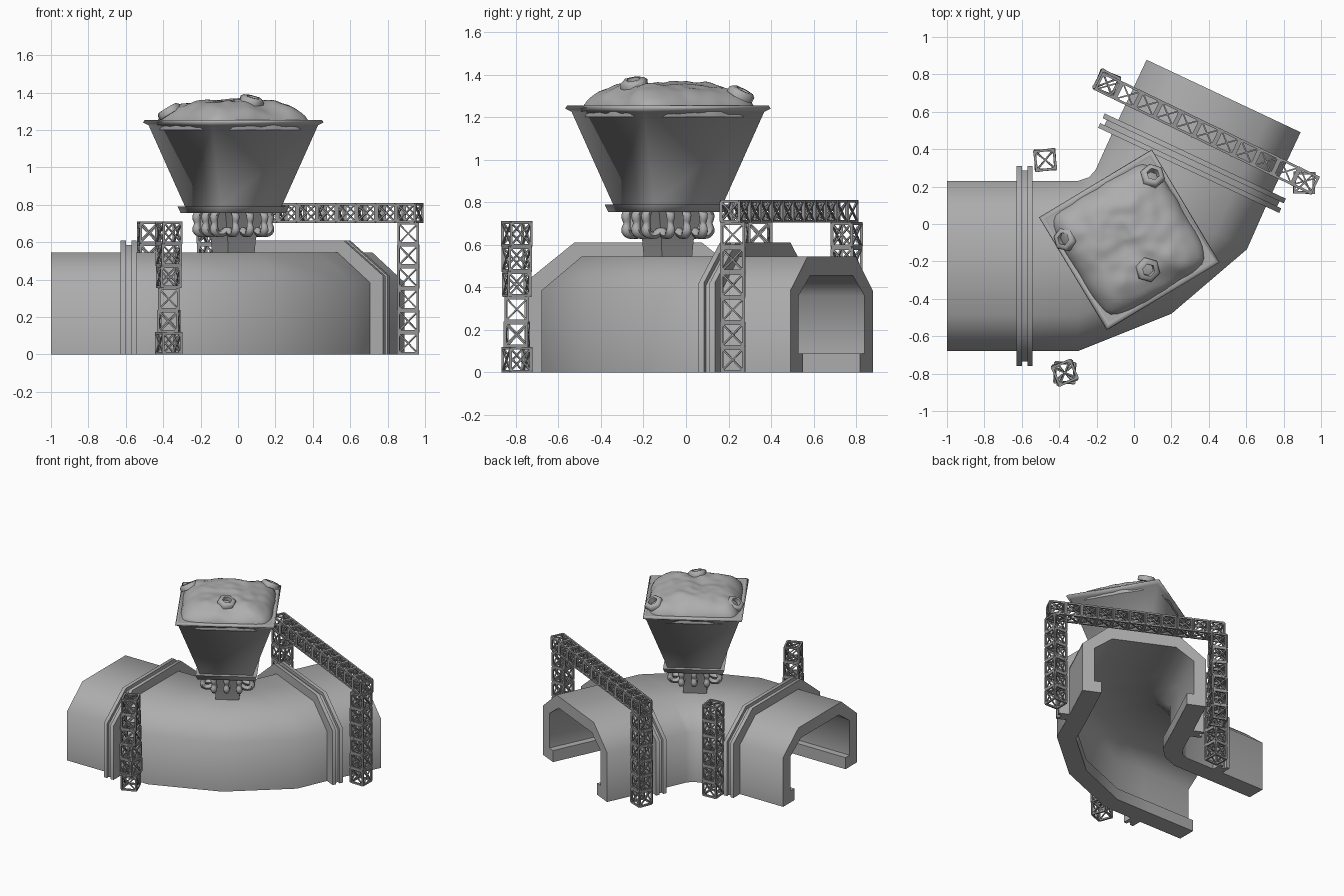
import bpy, bmesh, math, random
from mathutils import Vector, Matrix, noise

if "Cube" in bpy.data.objects:
    bpy.data.objects.remove(bpy.data.objects["Cube"])

random.seed(4)
HALF = 0.455


def grey(name, v):
    m = bpy.data.materials.new(name)
    m.diffuse_color = (v, v, v, 1)
    m.use_nodes = True
    m.node_tree.nodes["Principled BSDF"].inputs["Base Color"].default_value = m.diffuse_color
    return m


STONE, IRON = grey("mid_grey", 0.42), grey("dark_grey", 0.30)


def finish(name, bm, angle=30, mat=STONE):
    bmesh.ops.recalc_face_normals(bm, faces=bm.faces)
    me = bpy.data.meshes.new(name)
    bm.to_mesh(me)
    bm.free()
    me.materials.append(mat)
    ob = bpy.data.objects.new(name, me)
    bpy.context.collection.objects.link(ob)
    bpy.ops.object.select_all(action='DESELECT')
    ob.select_set(True)
    bpy.context.view_layer.objects.active = ob
    bpy.ops.object.shade_smooth_by_angle(angle=math.radians(angle))
    return ob


def arch(outer, inner):
    """Mirror half an arch section (foot to crown outside and inside)."""
    return ([(-u, z) for u, z in outer] + [(u, z) for u, z in reversed(outer)]
            + [(u, z) for u, z in inner] + [(-u, z) for u, z in reversed(inner)])


def sweep(bm, stations, section):
    """Carry a closed section through stations given as (inner, outer) ground points."""
    loops = []
    for a, b in stations:
        a, b = Vector(a), Vector(b)
        mid, half = (a + b) / 2, (b - a) / 2
        loops.append([bm.verts.new((*(mid + half * (u / HALF)), z)) for u, z in section])
    n = len(section)
    for p, q in zip(loops, loops[1:]):
        for i in range(n):
            j = (i + 1) % n
            bm.faces.new((p[i], p[j], q[j], q[i]))
    bm.faces.new(loops[0])
    bm.faces.new(loops[-1])


def lathe(bm, profile, seg, mat, phase=0.0, closed=True):
    """Spin a profile of (apothem, z) points into a prism-like ring."""
    k = 1 / math.cos(math.pi / seg)
    rings = [[bm.verts.new(mat @ Vector((r * k * math.cos(phase + math.tau * i / seg),
                                         r * k * math.sin(phase + math.tau * i / seg), z)))
              for i in range(seg)] for r, z in profile]
    for p, q in zip(rings, rings[1:] + (rings[:1] if closed else [])):
        for i in range(seg):
            j = (i + 1) % seg
            bm.faces.new((p[i], p[j], q[j], q[i]))
    if not closed:
        bm.faces.new(rings[0])
        bm.faces.new(rings[-1])


def strut(bm, a, b, w):
    d = b - a
    mat = (Matrix.Translation((a + b) / 2) @ d.to_track_quat('Z', 'Y').to_matrix().to_4x4()
           @ Matrix.Diagonal((w, w, d.length, 1)))
    bmesh.ops.create_cube(bm, size=1, matrix=mat)


def lattice_cell(bm, mat, w, h):
    """Open cube frame, cross-braced on its sides and across the top."""
    c = [(-1, -1), (1, -1), (1, 1), (-1, 1)]
    lo = [mat @ Vector((x * w, y * w, 0.006)) for x, y in c]
    hi = [mat @ Vector((x * w, y * w, h - 0.005)) for x, y in c]
    for i in range(4):
        j = (i + 1) % 4
        for a, b in ((lo[i], hi[i]), (lo[i], lo[j]), (hi[i], hi[j])):
            strut(bm, a, b, 0.013)
        for a, b in ((lo[i], hi[j]), (lo[j], hi[i])):
            strut(bm, a, b, 0.008)
    strut(bm, hi[0], hi[2], 0.008)
    strut(bm, hi[1], hi[3], 0.008)


# Tunnel: two straight arms and a bend, open underneath with inner curbs
axis = Vector((math.cos(math.radians(64.8)), math.sin(math.radians(64.8))))
across = Vector((axis.y, -axis.x))


def arm1(x, half=HALF):
    return (x, -0.225 + half), (x, -0.225 - half)


def arm2(t, half=HALF):
    c = Vector((0.31, 0.325)) + axis * t
    return c - across * half, c + across * half


wall = arch([(0.455, 0), (0.455, 0.385), (0.265, 0.545)],
            [(0.315, 0), (0.315, 0.09), (0.365, 0.09), (0.365, 0.36), (0.235, 0.455)])
bend = [arm1(-0.585), arm1(-0.30), ((-0.24, 0.25), (0.20, -0.48)),
        ((-0.205, 0.29), (0.604, -0.135)), arm2(0)]
for name, path in (("tunnel_arm_left", [arm1(-1), arm1(-0.585)]),
                   ("tunnel_bend", bend),
                   ("tunnel_arm_back", [arm2(0), arm2(0.397)])):
    bm = bmesh.new()
    sweep(bm, path, wall)
    finish(name, bm, 55)

# Grooved collars where the arms meet the bend
inner_edge = [(0.44, 0), (0.44, 0.375), (0.255, 0.53)]
flange = arch([(0.535, 0), (0.535, 0.42), (0.30, 0.61)], inner_edge)
groove = arch([(0.510, 0), (0.510, 0.41), (0.29, 0.585)], inner_edge)
for name, at in (("collar_left", lambda d: arm1(-0.585 + d)), ("collar_back", arm2)):
    bm = bmesh.new()
    for d0, d1, sec in ((-0.042, -0.015, flange), (-0.015, 0.015, groove), (0.015, 0.042, flange)):
        sweep(bm, [at(d0), at(d1)], sec)
    finish(name, bm, 55)

# Square hopper with flared lip, base rim and feed neck
hop = Matrix.Translation((-0.025, -0.085, 0)) @ Matrix.Rotation(math.radians(31), 4, 'Z')
bm = bmesh.new()
lathe(bm, [(0.12, 0.755), (0.205, 0.755), (0.217, 0.79), (0.188, 0.79), (0.330, 1.225),
           (0.352, 1.240), (0.345, 1.254), (0.325, 1.254), (0.295, 1.19), (0.12, 0.80)],
      4, hop, math.pi / 4)
finish("hopper", bm, 85)
bm = bmesh.new()
lathe(bm, [(0.080, 0.50), (0.088, 0.62), (0.125, 0.77)], 4, hop, math.pi / 4, closed=False)
finish("feed_neck", bm, 30, IRON)

# Claw-shaped brackets between the hopper rim and the neck
cu = bpy.data.curves.new("neck_brackets", 'CURVE')
cu.dimensions = '3D'
cu.bevel_depth = 0.02
cu.bevel_resolution = 1
cu.resolution_u = 3
cu.use_fill_caps = True
cu.materials.append(STONE)
for side in range(4):
    turn = hop @ Matrix.Rotation(side * math.pi / 2, 4, 'Z')
    for off in (-0.09, 0, 0.09):
        path = [(0.155, 0.77, 1), (0.175, 0.735, 1.15), (0.17, 0.70, 0.85), (0.174, 0.665, 1.2),
                (0.145, 0.643, 0.9), (0.09, 0.665, 1.1)]
        sp = cu.splines.new('BEZIER')
        sp.bezier_points.add(len(path) - 1)
        for p, (r, z, s) in zip(sp.bezier_points, path):
            p.co = turn @ Vector((r, off, z))
            p.radius = s
            p.handle_left_type = p.handle_right_type = 'AUTO'
ob = bpy.data.objects.new("neck_brackets", cu)
bpy.context.collection.objects.link(ob)
bpy.ops.object.select_all(action='DESELECT')
ob.select_set(True)
bpy.context.view_layer.objects.active = ob
bpy.ops.object.convert(target='MESH')
bpy.ops.object.shade_smooth_by_angle(angle=math.radians(60))

# Lumpy heap filling the hopper up to its lip
bm = bmesh.new()
SEG, RINGS = 80, 20
prev, centre = None, bm.verts.new(hop @ Vector((0, 0, 1.362)))
for k in range(1, RINGS + 1):
    f = k / RINGS
    ring = []
    for i in range(SEG):
        a = math.tau * i / SEG
        c, s = math.cos(a), math.sin(a)
        r = 0.328 * f / (abs(c) ** 6 + abs(s) ** 6) ** (1 / 6)
        p = Vector((r * c, r * s, 0))
        z = 1.245 + 0.115 * (1 - f ** 4) ** 0.75 + 0.010 * noise.noise(p * 14) + 0.014 * noise.noise(p * 7)
        wob = 1 + 0.03 * f * noise.noise(p * 9 + Vector((3, 1, 5)))
        ring.append(bm.verts.new(hop @ Vector((p.x * wob, p.y * wob, z))))
    for i in range(SEG):
        j = (i + 1) % SEG
        bm.faces.new((centre, ring[i], ring[j]) if prev is None else (prev[i], ring[i], ring[j], prev[j]))
    prev = ring
# skirt carries the heap edge out to the lip
skirt = [bm.verts.new((*v.co.xy, 1.20)) for v in prev]
for i in range(SEG):
    j = (i + 1) % SEG
    bm.faces.new((prev[i], skirt[i], skirt[j], prev[j]))
finish("scrap_heap", bm, 60)
bm = bmesh.new()
lathe(bm, [(0.342, 1.24), (0.342, 1.252), (0.25, 1.252), (0.25, 1.24)], 4, hop, math.pi / 4)
finish("hopper_top_plate", bm)

# Hex nuts half sunk in the heap
for n, (pos, normal) in enumerate((((0.10, 0.26, 1.312), (0.15, 0.5, 1)),
                                   ((-0.37, -0.08, 1.302), (-0.6, 0.05, 1)),
                                   ((0.075, -0.245, 1.360), (0.25, -0.15, 1)))):
    mat = Matrix.Translation(pos) @ Vector(normal).to_track_quat('Z', 'Y').to_matrix().to_4x4()
    bm = bmesh.new()
    lathe(bm, [(0.026, -0.02), (0.058, -0.02), (0.058, 0.006), (0.046, 0.018), (0.030, 0.018)], 6, mat, n * 0.4)
    finish(f"hex_nut_{n + 1}", bm, 65)

# Lattice towers, stacked cells with a little twist
for name, x, y, height, rot, twist in (("tower_right", 0.91, 0.22, 0.705, 0, 2),
                                       ("tower_back", -0.145, 0.755, 0.705, -25, 4),
                                       ("tower_left", -0.475, 0.342, 0.71, 5, 3),
                                       ("tower_front", -0.37, -0.795, 0.71, 8, 22)):
    bm = bmesh.new()
    h = height / 6
    for i in range(6):
        a = math.radians(rot + random.uniform(-twist, twist))
        lattice_cell(bm, Matrix.Translation((x, y, i * h)) @ Matrix.Rotation(a, 4, 'Z'), 0.0515, h)
    finish(name, bm, 30, IRON)

# Lattice beam bridging the back arm
bm = bmesh.new()
start, end = Vector((-0.19, 0.765, 0.757)), Vector((0.97, 0.205, 0.757))
run = end - start
rot = Matrix.Rotation(math.atan2(run.y, run.x), 4, 'Z') @ Matrix.Rotation(math.pi / 2, 4, 'Y')
for i in range(11):
    lattice_cell(bm, Matrix.Translation(start + run * i / 11) @ rot, 0.047, run.length / 11)
finish("lattice_beam", bm, 30, IRON)
